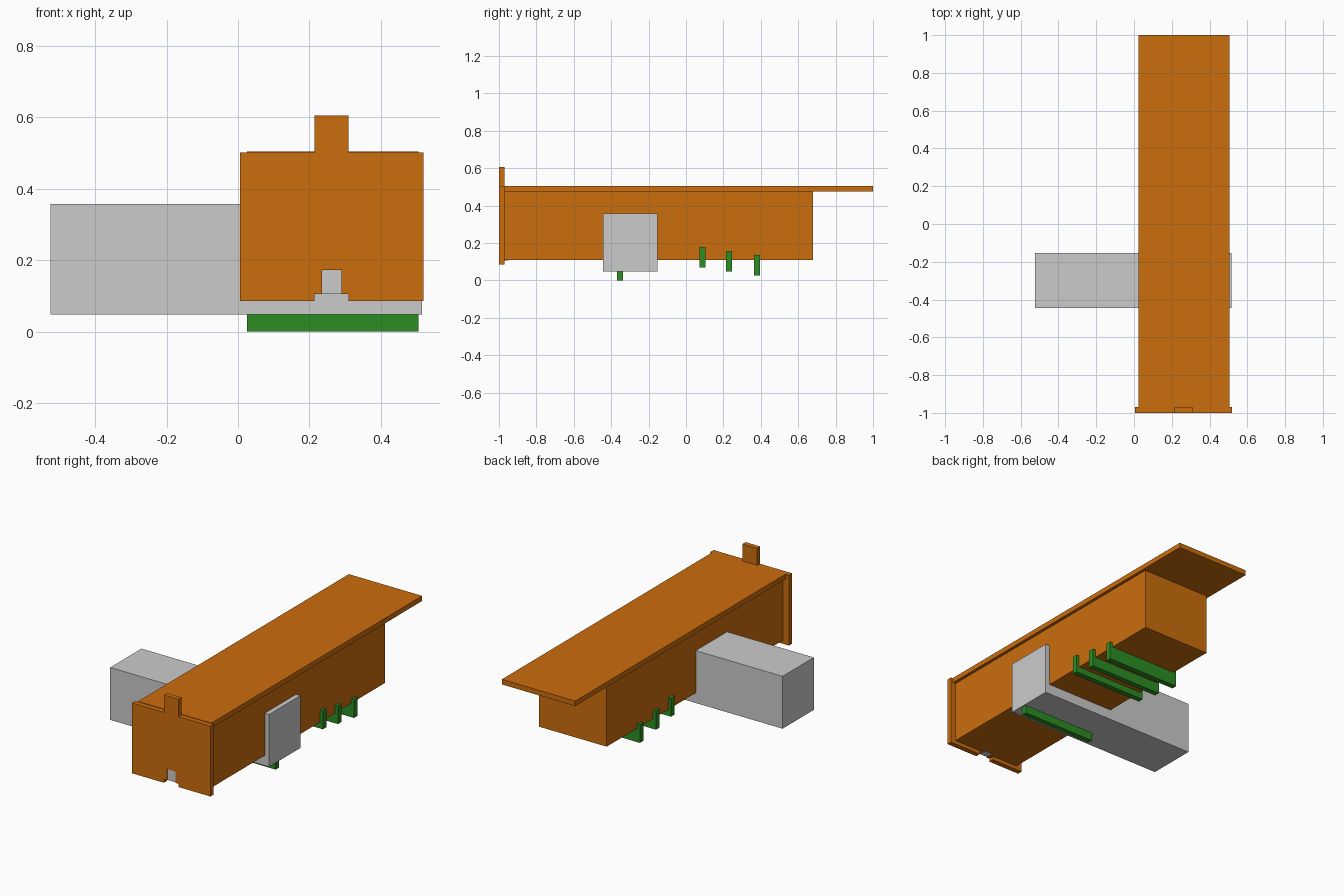
import bpy, bmesh

if "Cube" in bpy.data.objects:
    bpy.data.objects.remove(bpy.data.objects["Cube"])


def material(name, rgb):
    m = bpy.data.materials.new(name)
    m.diffuse_color = (*rgb, 1)
    m.use_nodes = True
    m.node_tree.nodes["Principled BSDF"].inputs["Base Color"].default_value = m.diffuse_color
    return m


ORANGE = material("orange wood", (0.60, 0.155, 0.004))
GREY = material("light grey", (0.60, 0.60, 0.60))
GREEN = material("green", (0.027, 0.265, 0.017))


def finish(name, bm, mat):
    bmesh.ops.recalc_face_normals(bm, faces=bm.faces)
    me = bpy.data.meshes.new(name)
    bm.to_mesh(me)
    bm.free()
    me.materials.append(mat)
    ob = bpy.data.objects.new(name, me)
    bpy.context.collection.objects.link(ob)
    return ob


def box(name, x, y, z, mat):
    """Box from (min, max) pairs on each axis."""
    bm = bmesh.new()
    bmesh.ops.create_cube(bm, size=1)
    for v in bm.verts:
        v.co = [r[0] if c < 0 else r[1] for c, r in zip(v.co, (x, y, z))]
    return finish(name, bm, mat)


def plate(name, outline, y, mat):
    """Extrude an x-z outline between two y positions."""
    bm = bmesh.new()
    face = bm.faces.new([bm.verts.new((px, y[0], pz)) for px, pz in outline])
    ext = bmesh.ops.extrude_face_region(bm, geom=[face])
    for v in ext["geom"]:
        if isinstance(v, bmesh.types.BMVert):
            v.co.y = y[1]
    return finish(name, bm, mat)


# Front board: mirrored half outline with top tab and stepped bottom notch
CX = 0.2625
half = [(0.0275, 0.172), (0.0275, 0.105), (0.0475, 0.105), (0.0475, 0.086),
        (0.2575, 0.086), (0.2575, 0.502), (0.0475, 0.502), (0.0475, 0.605)]
outline = [(CX + dx, z) for dx, z in half] + [(CX - dx, z) for dx, z in reversed(half)]
plate("front_board", outline, (-1.0, -0.97), ORANGE)

# Grey block filling the front notch
box("notch_block", (CX - 0.0275, CX + 0.0275), (-0.995, -0.95), (0.106, 0.172), GREY)

# Hollow trough made of panels, with an overhanging lid
T = 0.03
X0, X1 = 0.043, 0.487
box("left_wall", (X0, X0 + T), (-0.97, 0.68), (0.108, 0.475), ORANGE)
box("right_wall", (X1 - T, X1), (-0.97, 0.68), (0.108, 0.475), ORANGE)
box("floor_panel", (X0 + T, X1 - T), (-0.97, 0.68), (0.108, 0.138), ORANGE)
box("back_wall", (X0 + T, X1 - T), (0.65, 0.68), (0.138, 0.475), ORANGE)
box("lid", (0.025, 0.505), (-0.97, 1.0), (0.475, 0.505), ORANGE)

# Grey box passing sideways through the trough
box("cross_box", (-0.525, 0.515), (-0.445, -0.153), (0.048, 0.358), GREY)

# Green cross bars, stepping down toward the back, plus one under the cross box
for i, (y, z) in enumerate([(-0.353, 0.0), (0.088, 0.07), (0.229, 0.047), (0.379, 0.026)]):
    box(f"cross_bar_{i + 1}", (0.025, 0.505), (y - 0.016, y + 0.016), (z, z + 0.109), GREEN)
